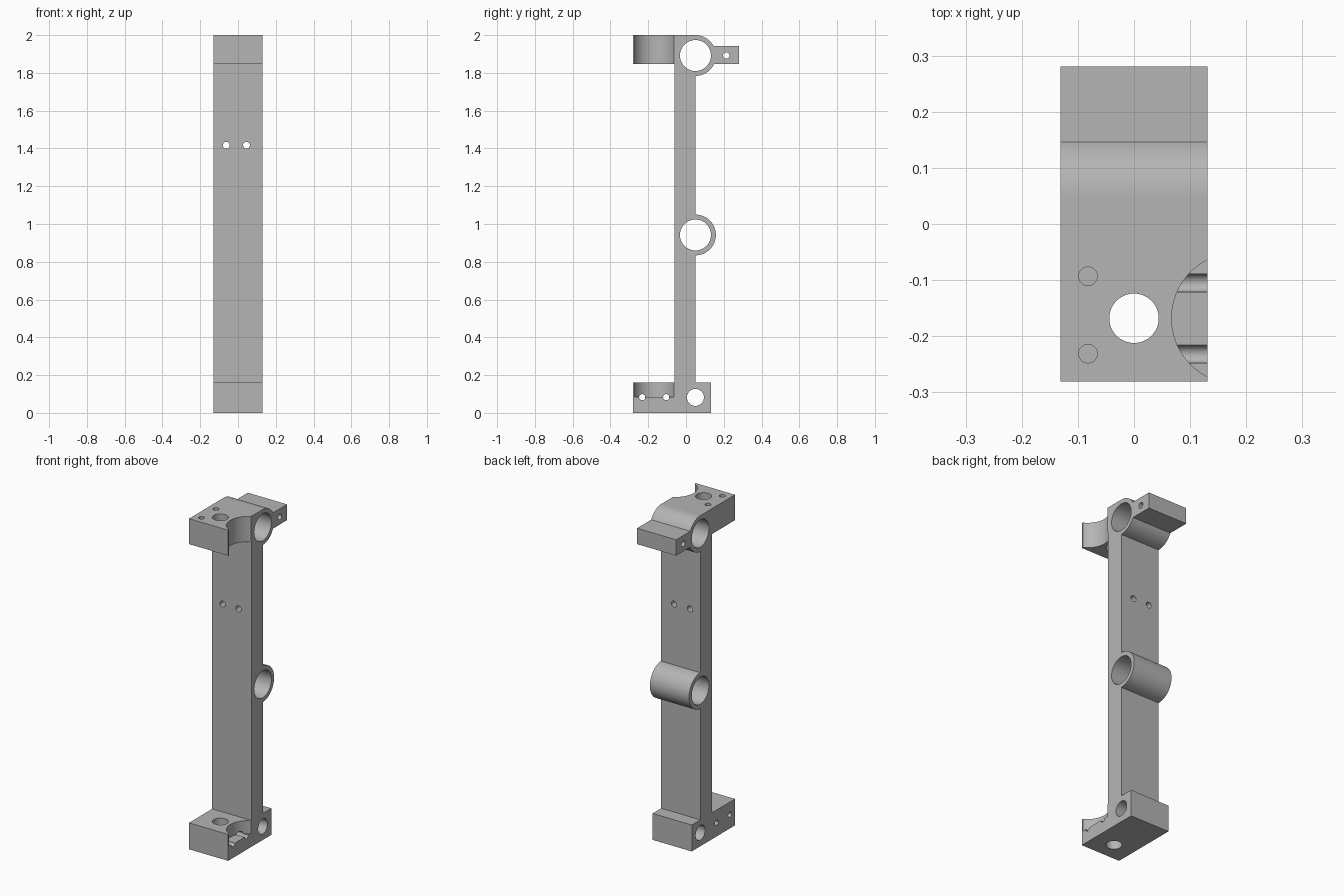
import bpy, bmesh
from math import pi, sin, cos, asin, radians
from mathutils import Matrix, Vector

cube = bpy.data.objects.get("Cube")
if cube:
    bpy.data.objects.remove(cube)

HALF = 0.131                      # half width along x
RING_Y, RING_R, BORE = 0.05, 0.108, 0.082
MID_Z, TOP_Z = 0.942, 1.892
FRONT, BACK = -0.281, 0.281
BLOCK_TOP, HEAD_LOW = 0.16, 1.846
TAB_LOW, TAB_HIGH = 1.846, 1.942

grey = bpy.data.materials.new("plain grey")
grey.use_nodes = True
colour = (0.46, 0.46, 0.46, 1)
grey.diffuse_color = colour
grey.node_tree.nodes["Principled BSDF"].inputs["Base Color"].default_value = colour


def arc(z, start, end, steps):
    """Points of a ring's outer edge in the side profile."""
    angles = [start + (end - start) * i / steps for i in range(steps + 1)]
    return [(RING_Y + RING_R * cos(a), z + RING_R * sin(a)) for a in angles]


def make_object(name, bm):
    bmesh.ops.recalc_face_normals(bm, faces=bm.faces)
    mesh = bpy.data.meshes.new(name)
    bm.to_mesh(mesh)
    bm.free()
    obj = bpy.data.objects.new(name, mesh)
    bpy.context.collection.objects.link(obj)
    mesh.materials.append(grey)
    return obj


# Side profile: foot, upright, middle ring, clamp ring with tab, head
low_tab = asin((TAB_LOW - TOP_Z) / RING_R)
high_tab = asin((TAB_HIGH - TOP_Z) / RING_R)
profile = [(FRONT, 0), (0.132, 0), (0.132, BLOCK_TOP), (RING_Y, BLOCK_TOP)]
profile += arc(MID_Z, -pi / 2, pi / 2, 32)
profile += arc(TOP_Z, -pi / 2, low_tab, 12)
profile += [(BACK, TAB_LOW), (BACK, TAB_HIGH)]
profile += arc(TOP_Z, high_tab, pi / 2, 12)
profile += [(FRONT, 2), (FRONT, HEAD_LOW), (-0.06, HEAD_LOW),
            (-0.06, BLOCK_TOP), (FRONT, BLOCK_TOP)]

bm = bmesh.new()
face = bm.faces.new([bm.verts.new((-HALF, y, z)) for y, z in profile])
side = bmesh.ops.extrude_face_region(bm, geom=[face])["geom"]
bmesh.ops.translate(bm, vec=(2 * HALF, 0, 0),
                    verts=[v for v in side if isinstance(v, bmesh.types.BMVert)])
bracket = make_object("bracket_body", bm)


def drill(name, centre, radius, length, axis):
    """Cut a round hole through the bracket along an axis."""
    bm = bmesh.new()
    turn = Vector((0, 0, 1)).rotation_difference(Vector(axis)).to_matrix().to_4x4()
    bmesh.ops.create_cone(bm, cap_ends=True, segments=64, radius1=radius,
                          radius2=radius, depth=length,
                          matrix=Matrix.Translation(centre) @ turn)
    cutter = make_object(name, bm)
    cutter.hide_render = True
    mod = bracket.modifiers.new(name, "BOOLEAN")
    mod.operation, mod.solver, mod.object = "DIFFERENCE", "EXACT", cutter
    bpy.context.view_layer.objects.active = bracket
    bpy.ops.object.modifier_apply(modifier=mod.name)
    bpy.data.objects.remove(cutter)


X, Y, Z = (1, 0, 0), (0, 1, 0), (0, 0, 1)

# Crosswise bores
drill("middle_bore", (0, RING_Y, MID_Z), BORE, 1, X)
drill("clamp_bore", (0, RING_Y, TOP_Z), BORE, 1, X)
drill("foot_bore", (0, RING_Y, 0.082), 0.045, 1, X)
drill("tab_hole", (0, 0.213, TOP_Z), 0.017, 1, X)

# Scooped sides of the head and foot
drill("head_scoop", (0.184, -0.168, 1.9), 0.117, 0.4, Z)
drill("foot_scoop", (0.184, -0.168, 0.083 + 0.2), 0.117, 0.4, Z)

# Cable holes in the foot, and small screw holes in the head
for y in (-0.105, -0.232):
    drill("foot_side_hole", (0, y, 0.083), 0.016, 1, X)
for y in (-0.093, -0.231):
    drill("head_screw_hole", (-0.082, y, 1.9), 0.0165, 0.4, Z)

# Rod holes through head and foot, and screw holes in the upright
drill("rod_hole", (0, -0.168, 1), 0.044, 3, Z)
for x in (-0.062, 0.045):
    drill("upright_hole", (x, 0, 1.417), 0.018, 1, Y)

# Smooth round walls, flat plane faces
bpy.ops.object.select_all(action="DESELECT")
bracket.select_set(True)
bpy.context.view_layer.objects.active = bracket
bpy.ops.object.shade_smooth_by_angle(angle=radians(30))
for poly in bracket.data.polygons:
    poly.material_index = 0
    if max(abs(c) for c in poly.normal) > 0.9999:
        poly.use_smooth = False
